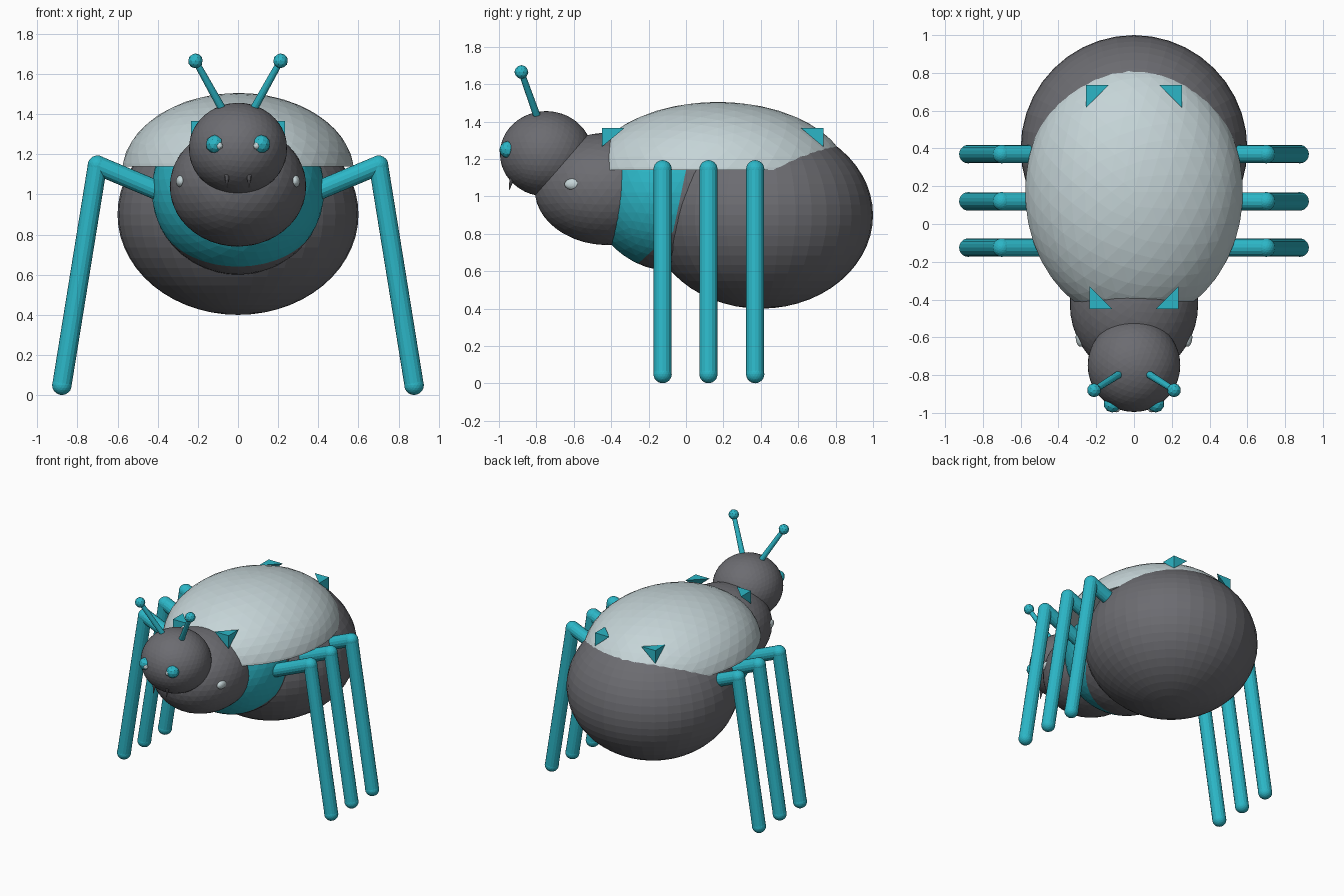
import bpy, bmesh
from mathutils import Vector, Matrix

if "Cube" in bpy.data.objects:
    bpy.data.objects.remove(bpy.data.objects["Cube"])


def material(name, r, g, b):
    m = bpy.data.materials.new(name)
    m.use_nodes = True
    m.diffuse_color = (r, g, b, 1)
    m.node_tree.nodes["Principled BSDF"].inputs["Base Color"].default_value = (r, g, b, 1)
    return m


GREY = material("dark grey", 0.15, 0.15, 0.165)
PALE = material("pale grey blue", 0.56, 0.66, 0.68)
TEAL = material("teal", 0.025, 0.47, 0.57)


def finish(bm, name, *mats):
    mesh = bpy.data.meshes.new(name)
    bm.to_mesh(mesh)
    bm.free()
    for m in mats:
        mesh.materials.append(m)
    ob = bpy.data.objects.new(name, mesh)
    bpy.context.collection.objects.link(ob)
    return ob


def ellipsoid(bm, centre, radii, detail=4):
    mat = Matrix.Translation(centre) @ Matrix.Diagonal((*radii, 1))
    bmesh.ops.create_icosphere(bm, subdivisions=detail, radius=1, matrix=mat)


def blob(name, centre, radii, mat, detail=4):
    bm = bmesh.new()
    ellipsoid(bm, centre, radii, detail)
    return finish(bm, name, mat)


def cut(bm, point, normal, remove=False):
    geom = bm.verts[:] + bm.edges[:] + bm.faces[:]
    res = bmesh.ops.bisect_plane(bm, geom=geom, plane_co=point, plane_no=normal,
                                 clear_outer=remove)
    if remove:
        edges = [e for e in res["geom_cut"] if isinstance(e, bmesh.types.BMEdge)]
        bmesh.ops.holes_fill(bm, edges=edges, sides=0)


def rod(bm, a, b, r1, r2, sides=16):
    a, b = Vector(a), Vector(b)
    rot = (b - a).to_track_quat("Z", "Y").to_matrix().to_4x4()
    bmesh.ops.create_cone(bm, cap_ends=True, segments=sides, radius1=r1, radius2=r2,
                          depth=(b - a).length,
                          matrix=Matrix.Translation((a + b) / 2) @ rot)


# Abdomen
bm = bmesh.new()
bmesh.ops.create_uvsphere(bm, u_segments=40, v_segments=28, radius=1,
                          matrix=Matrix.Translation((0, 0.4, 0.9))
                          @ Matrix.Diagonal((0.6, 0.6, 0.5, 1)))
finish(bm, "abdomen", GREY)

# Domed shell, trimmed flat below and at the front
bm = bmesh.new()
ellipsoid(bm, (0, 0.17, 1.1), (0.58, 0.7, 0.405))
cut(bm, (0, 0, 1.14), (0, 0, -1), True)
cut(bm, (0, -0.485, 0), (0, -1, 0), True)
finish(bm, "shell", PALE)

# Rear thorax with a teal front band
bm = bmesh.new()
ellipsoid(bm, (0, -0.07, 1.02), (0.43, 0.44, 0.42))
planes = [(Vector((0, 0, 1.14)), Vector((0, 1, -0.21))),
          (Vector((0, -0.07, 0.81)), Vector((0, 1, -1.1)))]
for p, n in planes:
    cut(bm, p, n)
for f in bm.faces:
    c = f.calc_center_median()
    f.material_index = int(all((c - p).dot(n) < 0 for p, n in planes))
finish(bm, "rear_thorax", GREY, TEAL)

# Front thorax and head
blob("front_thorax", (0, -0.42, 1.04), (0.34, 0.39, 0.3), GREY)
blob("head", (0, -0.748, 1.228), (0.245, 0.247, 0.228), GREY)

for side, s in (("left", 1), ("right", -1)):
    # Face and thorax details
    blob(side + "_eye", (s * 0.115, -0.952, 1.25), (0.046, 0.046, 0.046), TEAL, 2)
    blob(side + "_eye_glint", (s * 0.093, -0.982, 1.242), (0.018, 0.015, 0.018), PALE, 2)
    blob(side + "_thorax_spot", (s * 0.283, -0.6, 1.065), (0.026, 0.05, 0.032), PALE, 3)
    bm = bmesh.new()
    rod(bm, (s * 0.055, -0.93, 1.1), (s * 0.055, -0.945, 1.035), 0.014, 0.002, 8)
    finish(bm, side + "_fang", GREY)

    # Antenna with a ball tip
    bm = bmesh.new()
    tip = (s * 0.212, -0.88, 1.665)
    rod(bm, (s * 0.07, -0.79, 1.41), tip, 0.02, 0.016, 12)
    ellipsoid(bm, tip, (0.037, 0.037, 0.037), 2)
    finish(bm, side + "_antenna", TEAL)

    # Legs with rounded knees and feet
    for place, y in (("front", -0.125), ("middle", 0.12), ("back", 0.37)):
        bm = bmesh.new()
        hip, knee, foot = (s * 0.33, y, 0.99), (s * 0.7, y, 1.145), (s * 0.877, y, 0.05)
        rod(bm, hip, knee, 0.048, 0.048)
        rod(bm, knee, foot, 0.048, 0.048)
        for joint in (knee, foot):
            ellipsoid(bm, joint, (0.049, 0.049, 0.049), 3)
        finish(bm, f"{place}_{side}_leg", TEAL)

    # Corner spikes on the shell
    for place, x, y, d in (("front", 0.235, -0.45, 1), ("back", 0.255, 0.735, -1)):
        bm = bmesh.new()
        corner = Vector((s * x, y, 1.365))
        offsets = [(0, 0, 0), (-s * 0.12, 0, 0), (0, d * 0.12, 0), (0, 0, -0.1)]
        verts = [bm.verts.new(corner + Vector(o)) for o in offsets]
        bmesh.ops.convex_hull(bm, input=verts)
        bmesh.ops.recalc_face_normals(bm, faces=bm.faces[:])
        finish(bm, f"{place}_{side}_shell_spike", TEAL)
